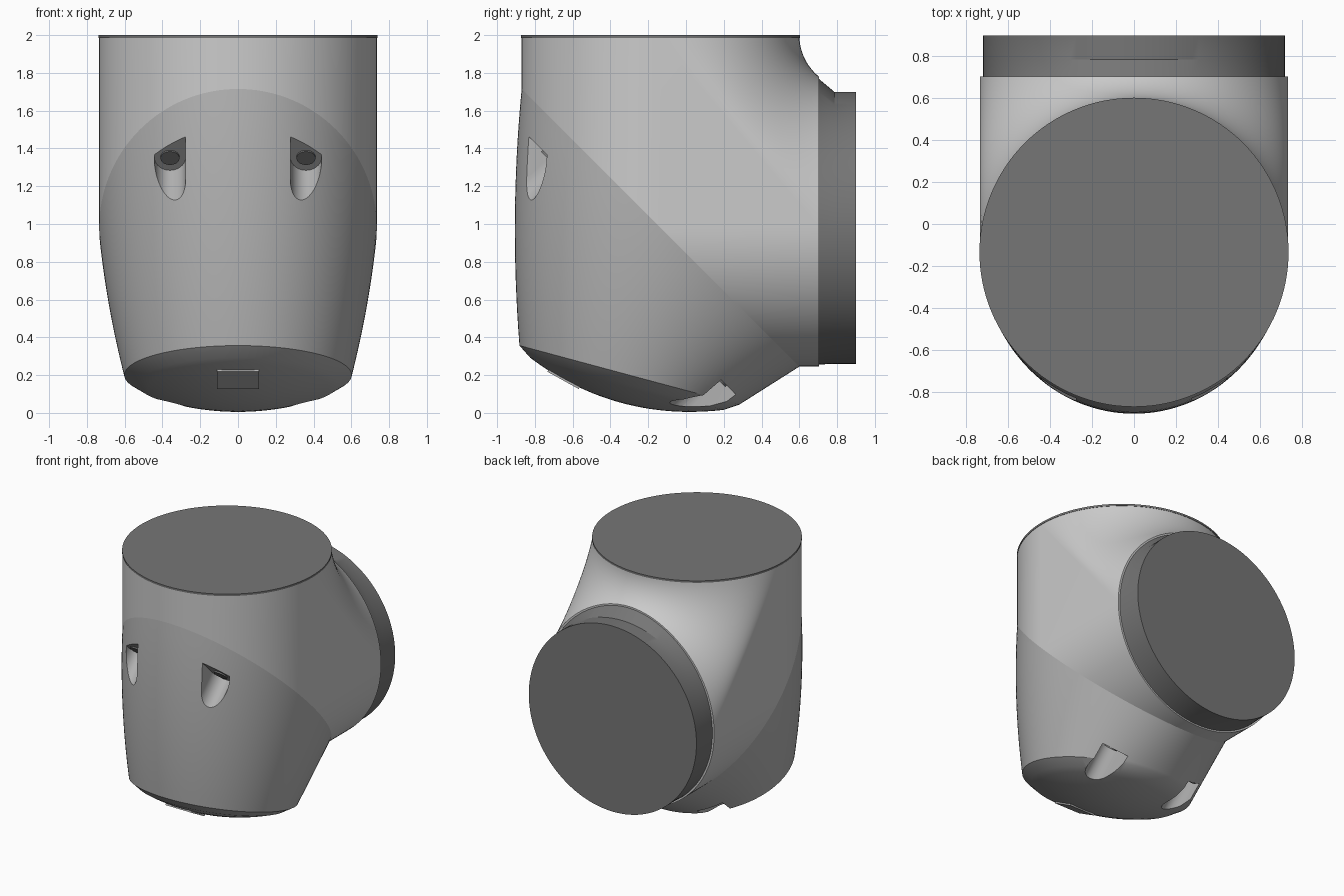
import bpy, bmesh, math
from mathutils import Vector, Matrix

if "Cube" in bpy.data.objects:
    bpy.data.objects.remove(bpy.data.objects["Cube"])

CY, CZ, R = -0.135, 0.98, 0.735      # where both tube axes cross, tube radius
N = 64
lerp = lambda a, b, t: a + (b - a) * t


def shade(name, v):
    m = bpy.data.materials.new(name)
    m.diffuse_color = (v, v, v, 1)
    m.use_nodes = True
    m.node_tree.nodes["Principled BSDF"].inputs["Base Color"].default_value = m.diffuse_color
    return m


MID, DARK = shade("mid_grey", 0.45), shade("dark_grey", 0.18)


def finish(name, bm, mat=None):
    bmesh.ops.remove_doubles(bm, verts=bm.verts, dist=1e-5)
    bmesh.ops.dissolve_degenerate(bm, edges=bm.edges, dist=1e-6)
    bmesh.ops.recalc_face_normals(bm, faces=bm.faces)
    me = bpy.data.meshes.new(name)
    bm.to_mesh(me)
    bm.free()
    if mat:
        me.materials.append(mat)
    ob = bpy.data.objects.new(name, me)
    bpy.context.collection.objects.link(ob)
    smooth(ob)
    return ob


def activate(ob):
    bpy.ops.object.select_all(action='DESELECT')
    ob.select_set(True)
    bpy.context.view_layer.objects.active = ob


def smooth(ob, angle=30):
    activate(ob)
    bpy.ops.object.shade_smooth_by_angle(angle=math.radians(angle))


def grid(bm, rows, closed=False):
    vs = [[bm.verts.new(p) for p in row] for row in rows]
    for a, b in zip(vs, vs[1:]):
        n = len(a)
        for j in range(n if closed else n - 1):
            k = (j + 1) % n
            bm.faces.new((a[j], a[k], b[k], b[j]))
    return vs


def capped(bm, rows):
    vs = grid(bm, rows, True)
    bm.faces.new(vs[0])
    bm.faces.new(vs[-1])


def rod(name, p, d, r, depth, seg, mat):
    # cylinder starting at p and running along d
    bm = bmesh.new()
    d = Vector(d).normalized()
    m = Matrix.Translation(Vector(p) + d * depth / 2) @ d.to_track_quat('Z', 'Y').to_matrix().to_4x4()
    bmesh.ops.create_cone(bm, cap_ends=True, segments=seg, radius1=r, radius2=r, depth=depth, matrix=m)
    return finish(name, bm, mat)


# Elbow housing: slices across x of two crossing tubes with a blended inner corner
TOP, BACK, STEPS = 1.985, 0.705, 20
front, inner, under = [], [], []
for i in range(N + 1):
    t = math.pi * i / N
    x, h = -R * math.cos(t), R * math.sin(t)
    rad = 1.02 - h
    a0, a1 = math.asin(0.015 / rad), math.acos(0.18 / rad)
    arc = [(CY + 1.02 - rad * math.cos(lerp(a0, a1, k / STEPS)),
            2 - rad * math.sin(lerp(a0, a1, k / STEPS))) for k in range(STEPS + 1)]
    w = h / R
    row = []
    for k, (y, z) in enumerate(arc):
        u = k / STEPS
        row.append((x, lerp(lerp(arc[0][0], arc[-1][0], u), y, w),
                    lerp(lerp(arc[0][1], arc[-1][1], u), z, w)))
    inner.append(row)
    front.append([(x, CY - h, CZ + h), (x, CY - h, TOP)])
    under.append([(x, BACK, CZ - h), (x, CY + h, CZ - h)])
bm = bmesh.new()
for part in (front, inner, under):
    grid(bm, part)
for i in (0, N):                      # flat triangular cheeks
    pts = front[i] + inner[i] + under[i]
    bm.faces.new([bm.verts.new(p) for p in pts[:-1]])
back_edge = [r[-1] for r in inner] + [r[0] for r in reversed(under)]
bm.faces.new([bm.verts.new(p) for p in back_edge])
finish("elbow_housing", bm)

# Thin flange closing the upper opening
rod("top_flange", (0, CY, TOP), (0, 0, 1), 0.738, 0.015, 128, DARK)

# Dark collar ring on the back opening, flared at its top
bm = bmesh.new()
first = [(x * 0.98, BACK, CZ + (z - CZ) * 0.985) for x, y, z in back_edge]
circle = []
for j in range(2 * (N + 1)):
    t = math.pi * (j if j <= N else 2 * N + 1 - j) / N
    s = 1 if j <= N else -1
    circle.append((-0.72 * math.cos(t), CZ + s * 0.72 * math.sin(t)))
capped(bm, [first] + [[(x, y, z) for x, z in circle] for y in (0.785, 0.9)])
finish("back_collar", bm, DARK)

# Lower cover: loft from the diagonal split ellipse to a tilted rim, then a shallow dome
M, LV = 128, 16
nrm = Vector((0, -0.26, -0.966))
rim_c = Vector((0, -0.3, 0.2))


def rim(t, r, depth):
    c, s = math.cos(t), math.sin(t)
    return rim_c + Vector((r * c, r * s * 0.966, -r * s * 0.26)) + nrm * depth


rows = []
ang = [2 * math.pi * j / M for j in range(M)]
for k in range(LV + 1):
    u = k / LV
    row = []
    for t in ang:
        c, s = math.cos(t), math.sin(t)
        a = Vector((R * c, CY + R * s, CZ - R * s))
        b = rim(t, 0.602, 0)
        bulge = 0.06 * (1 - s) * u * (1 - u)
        row.append(a.lerp(b, u) + Vector((c, s, 0)) * bulge)
    rows.append(row)
for q in (1, 0.9, 0.8, 0.7, 0.6, 0.5, 0.4, 0.3, 0.2, 0.05):
    rows.append([rim(t, 0.53 * q, 0.153 - 0.105 * q * q) for t in ang])
bm = bmesh.new()
capped(bm, rows)
cover = finish("lower_cover", bm, MID)

# Four angled U-shaped screw pockets with screw heads
d = Vector((0, -1, -1)).normalized()
for label, y, z, out in (("front", -0.725, 1.355, 1), ("rear", 0.18, 0.18, -1)):
    o = Vector((0, -1, 1)).normalized() * out      # open side of the pocket
    for side in (-1, 1):
        p = Vector((side * 0.36, y, z))
        prof = [(0.083, 0.25), (-0.083, 0.25)]
        prof += [(-0.083 * math.cos(math.pi * k / 24), -0.1 * math.sin(math.pi * k / 24)) for k in range(25)]
        bm = bmesh.new()
        capped(bm, [[p + Vector((a, 0, 0)) + o * b + d * l for a, b in prof] for l in (0, 0.7)])
        cut = finish("pocket_cutter", bm, MID)
        cut.hide_render = True
        mod = cover.modifiers.new("pocket", 'BOOLEAN')
        mod.operation, mod.solver, mod.object = 'DIFFERENCE', 'EXACT', cut
        activate(cover)
        bpy.ops.object.modifier_apply(modifier=mod.name)
        bpy.data.objects.remove(cut, do_unlink=True)
        rod(label + ("_screw_left" if side < 0 else "_screw_right"), p - d * 0.005, d, 0.05, 0.015, 32, DARK)
smooth(cover)

# Plain blank plate, nearly flush on the underside dome
bm = bmesh.new()
q = 0.33 / 0.53
pos = rim(-math.pi / 2, 0.33, 0.153 - 0.105 * q * q)
slope = math.atan(0.26 / 0.966) + math.atan(2 * 0.105 * q / 0.53)
n = Vector((0, -math.sin(slope), -math.cos(slope)))
up = Vector((0, -math.cos(slope), math.sin(slope)))
bmesh.ops.create_cube(bm, size=1)
for v in bm.verts:
    v.co = pos + Vector((v.co.x * 0.22, 0, 0)) + up * v.co.y * 0.19 + n * v.co.z * 0.012
finish("blank_plate", bm, MID)
